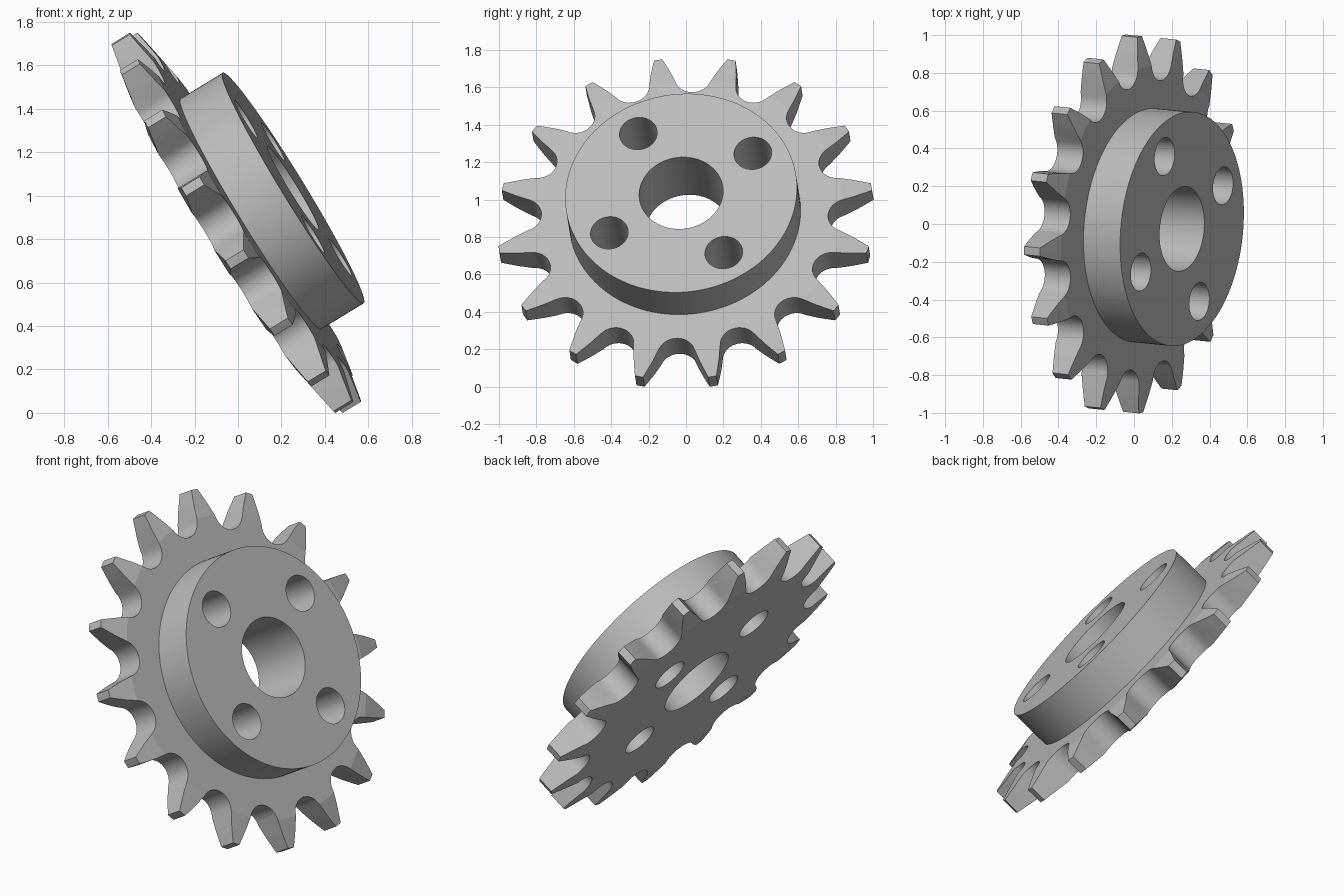
import bpy, bmesh
from math import sin, cos, pi, radians
from mathutils import Matrix, Vector

if "Cube" in bpy.data.objects:
    bpy.data.objects.remove(bpy.data.objects["Cube"])

TEETH = 16
HALF = 0.08            # half thickness of the toothed plate
HUB_TOP = HALF + 0.228

steel = bpy.data.materials.new("steel grey")
steel.use_nodes = True
steel.diffuse_color = (0.5, 0.5, 0.5, 1)
steel.node_tree.nodes["Principled BSDF"].inputs["Base Color"].default_value = (0.5, 0.5, 0.5, 1)


def make_object(name, bm):
    bmesh.ops.recalc_face_normals(bm, faces=bm.faces)
    mesh = bpy.data.meshes.new(name)
    bm.to_mesh(mesh)
    bm.free()
    obj = bpy.data.objects.new(name, mesh)
    bpy.context.collection.objects.link(obj)
    return obj


def lathe(name, profile, steps):
    """Turn a closed (radius, height) profile around the z axis."""
    bm = bmesh.new()
    rings = []
    for i in range(steps):
        a = 2 * pi * i / steps
        rings.append([bm.verts.new((r * cos(a), r * sin(a), h)) for r, h in profile])
    for i in range(steps):
        here, there = rings[i], rings[(i + 1) % steps]
        for j in range(len(profile)):
            k = (j + 1) % len(profile)
            bm.faces.new((here[j], there[j], there[k], here[k]))
    return make_object(name, bm)


def add_prism(bm, outline, low, high):
    bottom = [bm.verts.new((x, y, low)) for x, y in outline]
    top = [bm.verts.new((x, y, high)) for x, y in outline]
    bm.faces.new(bottom)
    bm.faces.new(top)
    for i in range(len(outline)):
        k = (i + 1) % len(outline)
        bm.faces.new((bottom[i], bottom[k], top[k], top[i]))


# Turned blank: bore, chamfered plate and hub in one profile
sprocket = lathe("sprocket", [
    (0.225, -HALF), (0.85, -HALF), (1.01, -0.049), (1.01, 0.049), (0.85, HALF),
    (0.622, HALF), (0.622, HUB_TOP), (0.225, HUB_TOP)], 128)

# Tooth gap: round seat for the chain roller with flaring flanks
seat_radius, seat_centre, flare = 0.1, 0.87, radians(28)
right_side = [(0.187, 1.06), (0.178, 1.0), (0.153, 0.955), (0.126, 0.905)]
seat = []
for i in range(21):
    a = -flare + (2 * flare - pi) * i / 20
    seat.append((seat_radius * cos(a), seat_centre + seat_radius * sin(a)))
gap = right_side + seat + [(-x, y) for x, y in reversed(right_side)]

bm = bmesh.new()
for i in range(TEETH):
    turn = Matrix.Rotation(2 * pi * i / TEETH, 2)
    add_prism(bm, [turn @ Vector(p) for p in gap], -0.2, 0.2)

# Four bolt holes through plate and hub
for i in range(4):
    a = radians(33.75) + i * pi / 2
    ring = [(0.448 * cos(a) + 0.101 * cos(2 * pi * k / 64),
             0.448 * sin(a) + 0.101 * sin(2 * pi * k / 64)) for k in range(64)]
    add_prism(bm, ring, -0.4, 0.6)
cutter = make_object("gap_and_hole_cutter", bm)
cutter.hide_render = True

cut = sprocket.modifiers.new("cut", "BOOLEAN")
cut.operation = "DIFFERENCE"
cut.solver = "EXACT"
cut.object = cutter
bpy.context.view_layer.objects.active = sprocket
bpy.ops.object.select_all(action="DESELECT")
sprocket.select_set(True)
bpy.ops.object.modifier_apply(modifier="cut")
bpy.data.objects.remove(cutter)

# Lean the axle and rest the part on the ground
axle = Vector((0.85, -0.085, 0.52)).normalized()
up = (Vector((0, 0, 1)) - axle.z * axle).normalized()
side = up.cross(axle)
mesh = sprocket.data
mesh.transform(Matrix((side, up, axle)).transposed().to_4x4())
low = [min(v.co[i] for v in mesh.vertices) for i in range(3)]
high = [max(v.co[i] for v in mesh.vertices) for i in range(3)]
mesh.transform(Matrix.Translation((-(low[0] + high[0]) / 2, -(low[1] + high[1]) / 2, -low[2])))

mesh.materials.clear()
mesh.materials.append(steel)
bpy.ops.object.shade_smooth_by_angle(angle=radians(8.5))
